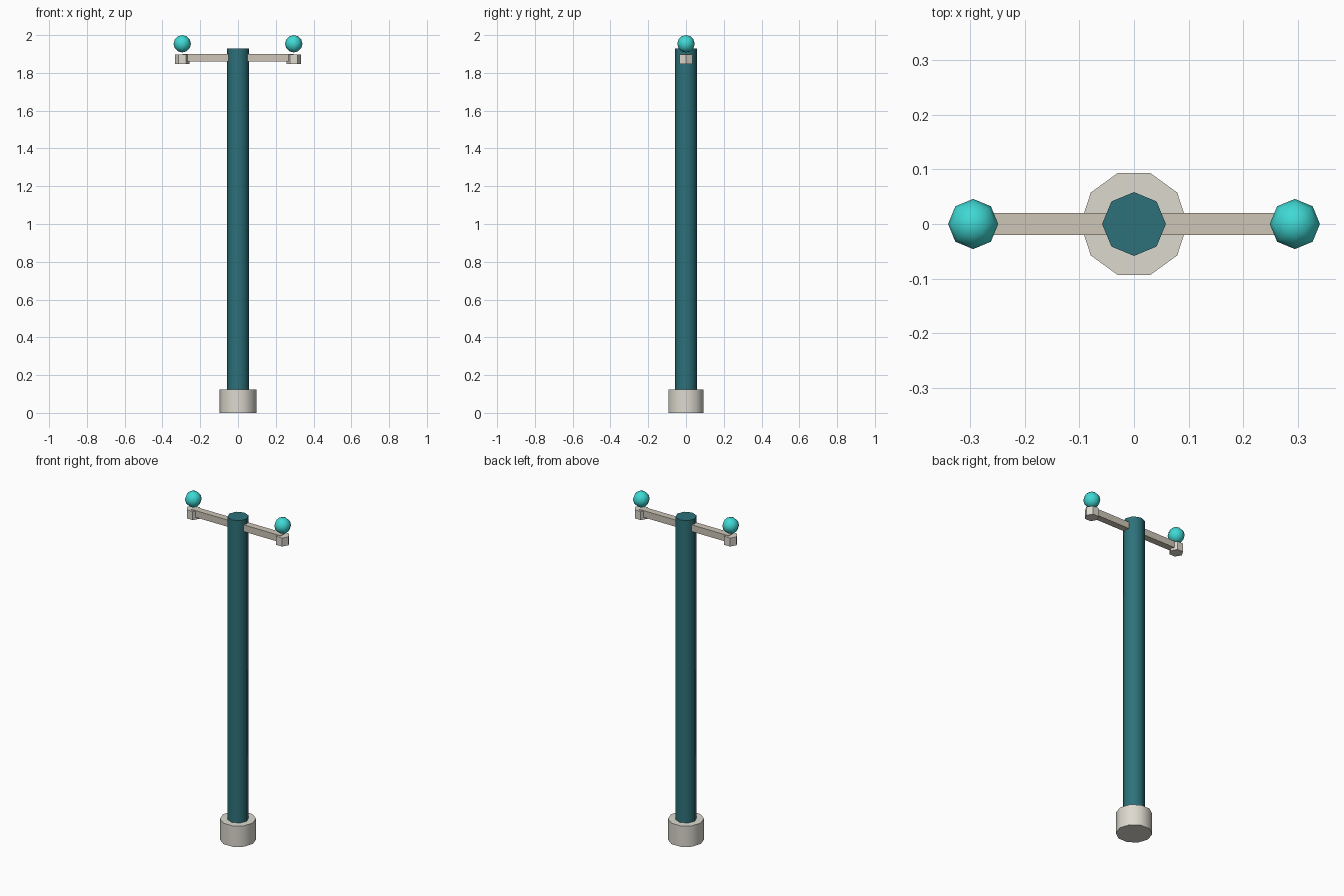
import bpy
from math import radians

if "Cube" in bpy.data.objects:
    bpy.data.objects.remove(bpy.data.objects["Cube"])


def material(name, rgb):
    m = bpy.data.materials.new(name)
    m.diffuse_color = (*rgb, 1)
    m.use_nodes = True
    m.node_tree.nodes["Principled BSDF"].inputs["Base Color"].default_value = m.diffuse_color
    return m


STONE = material("stone", (0.72, 0.69, 0.62))
BEIGE = material("beige", (0.61, 0.56, 0.47))
TEAL = material("teal", (0.026, 0.165, 0.195))
GLOW = material("turquoise", (0.05, 0.69, 0.66))


def finish(name, mat, smooth_angle=0):
    ob = bpy.context.object
    ob.name = name
    ob.data.materials.append(mat)
    if smooth_angle:
        bpy.ops.object.shade_smooth_by_angle(angle=radians(smooth_angle))
    return ob


def prism(name, sides, r, z0, z1, mat, x=0, smooth_angle=0):
    # upright prism with one corner pointing along +x
    bpy.ops.mesh.primitive_cylinder_add(vertices=sides, radius=r, depth=z1 - z0,
                                        location=(x, 0, (z0 + z1) / 2),
                                        rotation=(0, 0, radians(90)))
    return finish(name, mat, smooth_angle)


# footing and pole
prism("base", 10, 0.098, 0, 0.125, STONE, smooth_angle=50)
prism("pole", 8, 0.0585, 0.1, 1.93, TEAL, smooth_angle=50)

# crossbar running through the pole
bpy.ops.mesh.primitive_cube_add(size=1, location=(0, 0, 1.88))
bpy.context.object.scale = (0.59, 0.04, 0.04)
finish("crossbar", BEIGE)

# lamp holder and globe at each end
for side, s in (("left", -1), ("right", 1)):
    x = s * 0.295
    prism(side + "_lamp_holder", 6, 0.039, 1.846, 1.897, STONE, x=x)
    bpy.ops.mesh.primitive_uv_sphere_add(segments=8, ring_count=6, radius=0.046,
                                         location=(x, 0, 1.954))
    finish(side + "_globe", GLOW, 60)
